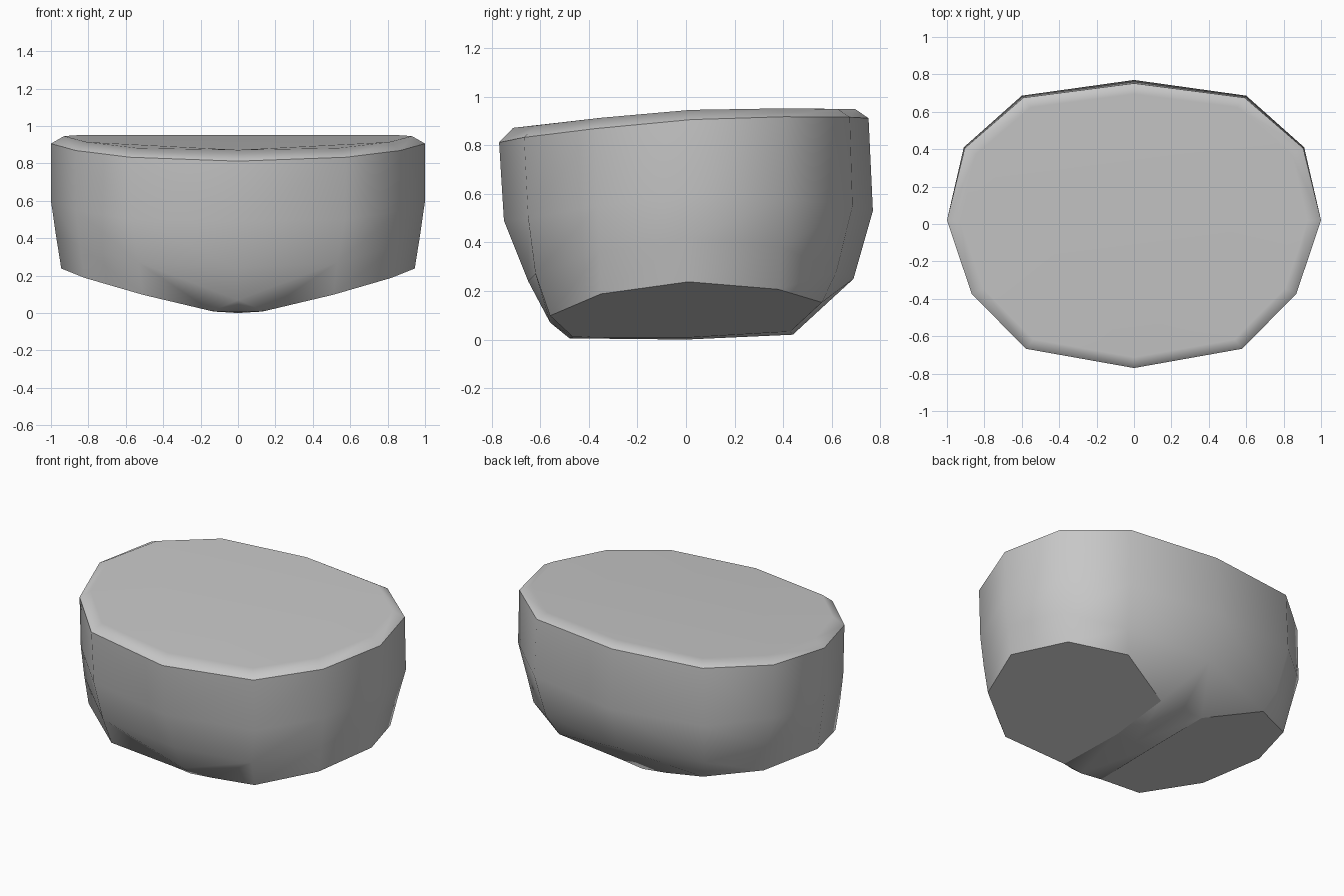
import bpy, bmesh

cube = bpy.data.objects.get("Cube")
if cube:
    bpy.data.objects.remove(cube, do_unlink=True)

# Single grey material
grey = bpy.data.materials.new("plain_grey")
grey.use_nodes = True
grey.diffuse_color = (0.57, 0.57, 0.57, 1)
bsdf = grey.node_tree.nodes["Principled BSDF"]
bsdf.inputs["Base Color"].default_value = (0.57, 0.57, 0.57, 1)
bsdf.inputs["Roughness"].default_value = 0.7

bm = bmesh.new()


def ring(points):
    return [bm.verts.new(p) for p in points]


# Half rings running from the back centre round the left side to the front
rim = ring([(0, .752, .912), (.592, .675, .916), (.905, .405, .918), (1, .02, .906),
            (.868, -.373, .869), (.578, -.667, .833), (0, -.77, .812)])
waist = ring([(0, .77, .53), (.6, .686, .55), (.91, .41, .58), (1, .02, .6),
              (.865, -.365, .55), (.572, -.65, .5), (0, -.75, .49)])
hip = ring([(0, .69, .25), (.565, .62, .28), (.86, .394, .38), (.974, .015, .42),
            (.845, -.358, .36), (.53, -.62, .27), (0, -.65, .24)])

# Leg opening: outer edge, then inner edge beside the crotch
leg_out = ring([(.513, .56, .153), (.82, .38, .207), (.945, .01, .238),
                (.82, -.35, .188), (.51, -.56, .098)])
leg_in = ring([(.14, -.465, .01), (.13, 0, .008), (.155, .43, .033)])

# Centre line under the body, front to back
front_fold, front_low, mid_low, back_low = ring(
    [(0, -.56, .07), (0, -.48, .005), (0, 0, 0), (0, .44, .02)])

# Top edge inside the rounded rim
heights = [.95, .95, .952, .946, .914, .882, .872]
top = ring([(v.co.x * .93, v.co.y * .925, z) for v, z in zip(rim, heights)])


def bridge(upper, lower):
    for i in range(len(upper) - 1):
        bm.faces.new([upper[i], upper[i + 1], lower[i + 1], lower[i]])


bridge(top, rim)
bridge(rim, waist)
bridge(waist, hip)
bridge(hip[1:6], leg_out)

# Leg cap
bm.faces.new(leg_out + leg_in)

# Crotch: back, front and the strip between the legs
inner_front, inner_mid, inner_back = leg_in
for corners in ([hip[0], hip[1], leg_out[0], inner_back],
                [hip[0], inner_back, back_low],
                [hip[6], hip[5], front_fold],
                [hip[5], leg_out[4], inner_front, front_fold],
                [front_fold, inner_front, front_low],
                [front_low, inner_front, inner_mid, mid_low],
                [mid_low, inner_mid, inner_back, back_low]):
    bm.faces.new(corners)

# Mirror to the right side, then close the top with one flat face
bmesh.ops.mirror(bm, geom=bm.verts[:] + bm.edges[:] + bm.faces[:],
                 axis='X', merge_dist=0.001)
bmesh.ops.holes_fill(bm, edges=[e for e in bm.edges if e.is_boundary], sides=0)
bmesh.ops.recalc_face_normals(bm, faces=bm.faces[:])

# Smooth skin with crisp rim and leg openings
for face in bm.faces:
    face.smooth = len(face.verts) != 8
for edge in bm.edges:
    slopes = [f.normal.z for f in edge.link_faces]
    on_cap = any(len(f.verts) == 8 for f in edge.link_faces)
    on_rim = max(slopes) > .4 and min(slopes) < .2
    edge.smooth = not (on_cap or on_rim)

mesh = bpy.data.meshes.new("pelvis_body")
bm.to_mesh(mesh)
bm.free()
mesh.materials.append(grey)
body = bpy.data.objects.new("pelvis_body", mesh)
bpy.context.collection.objects.link(body)

weighted = body.modifiers.new("Even shading", 'WEIGHTED_NORMAL')
weighted.keep_sharp = True
